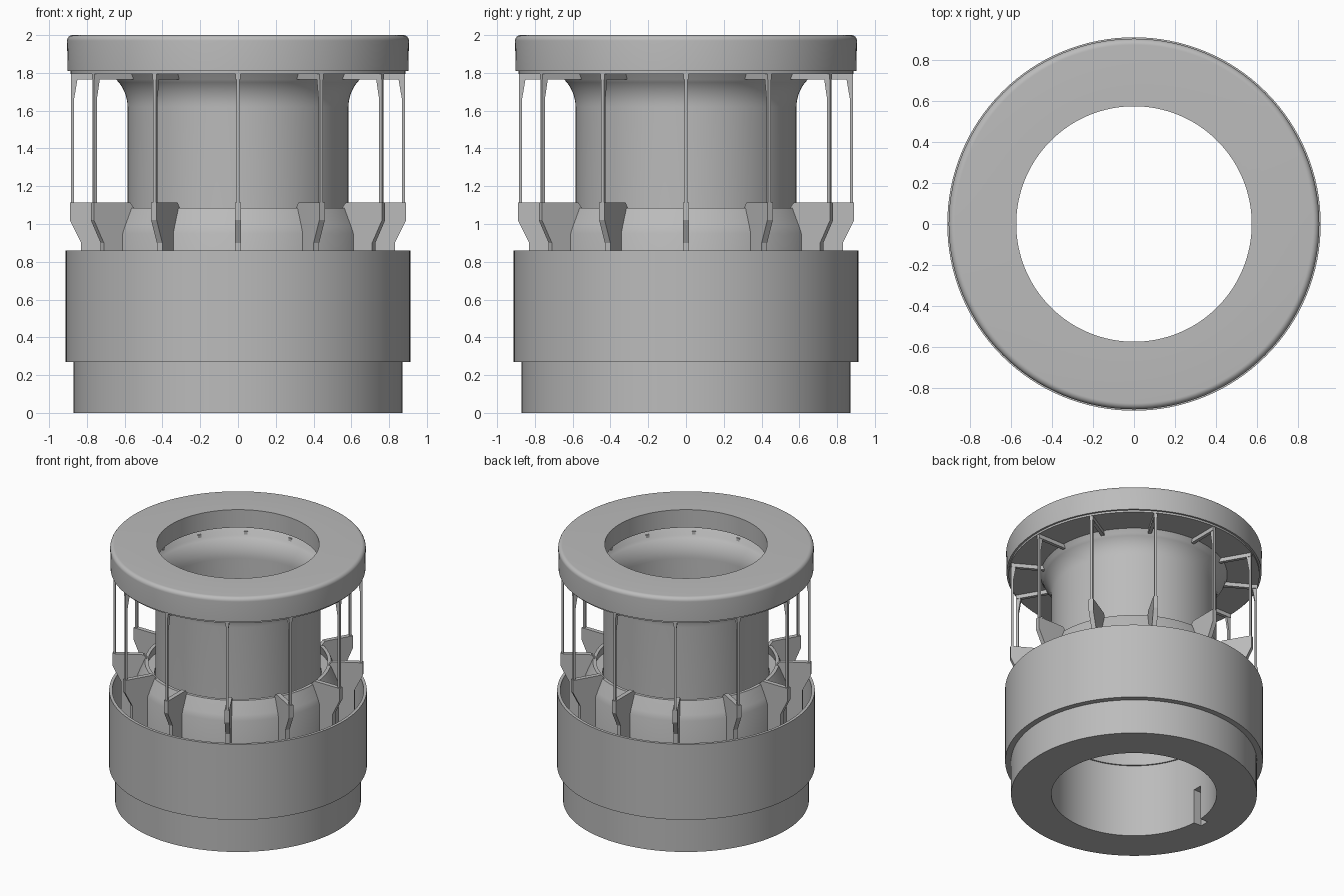
import bpy
import bmesh
from math import cos, sin, pi, radians
from mathutils import Matrix

SEGMENTS = 128
POSTS = 12

cube = bpy.data.objects.get("Cube")
if cube:
    bpy.data.objects.remove(cube, do_unlink=True)

grey = bpy.data.materials.new("plain grey")
grey.use_nodes = True
grey.diffuse_color = (0.5, 0.5, 0.5, 1)
grey.node_tree.nodes["Principled BSDF"].inputs["Base Color"].default_value = (0.5, 0.5, 0.5, 1)


def finish(name, bm, smooth=False):
    bmesh.ops.recalc_face_normals(bm, faces=bm.faces)
    mesh = bpy.data.meshes.new(name)
    bm.to_mesh(mesh)
    bm.free()
    mesh.materials.append(grey)
    ob = bpy.data.objects.new(name, mesh)
    bpy.context.collection.objects.link(ob)
    if smooth:
        bpy.ops.object.select_all(action='DESELECT')
        ob.select_set(True)
        bpy.context.view_layer.objects.active = ob
        bpy.ops.object.shade_smooth_by_angle(angle=radians(30))
    return ob


def lathe(name, profile):
    """Closed (radius, z) outline turned around the z axis."""
    bm = bmesh.new()
    rings = []
    for i in range(SEGMENTS):
        a = 2 * pi * i / SEGMENTS
        rings.append([bm.verts.new((r * cos(a), r * sin(a), z)) for r, z in profile])
    n = len(profile)
    for i in range(SEGMENTS):
        p, q = rings[i], rings[(i + 1) % SEGMENTS]
        for j in range(n):
            k = (j + 1) % n
            bm.faces.new((p[j], q[j], q[k], p[k]))
    return finish(name, bm, True)


def radial_plates(name, outline, thickness):
    """Flat (radius, z) plate repeated around the axis."""
    bm = bmesh.new()
    for i in range(POSTS):
        turn = Matrix.Rotation(2 * pi * i / POSTS, 3, 'Z')
        sides = [[bm.verts.new(turn @ Matrix.Translation((r, y, z)).translation)
                  for r, z in outline] for y in (-thickness / 2, thickness / 2)]
        a, b = sides
        bm.faces.new(a)
        bm.faces.new(b[::-1])
        for j in range(len(outline)):
            k = (j + 1) % len(outline)
            bm.faces.new((a[j], b[j], b[k], a[k]))
    return finish(name, bm)


def arc(cr, cz, radius, start, end, steps=8):
    angles = [radians(start + (end - start) * i / steps) for i in range(steps + 1)]
    return [(cr + radius * cos(a), cz + radius * sin(a)) for a in angles]


# Base cup with a thin upper wall and a stepped foot
cup = lathe("base_cup", [(0.585, 0), (0.87, 0), (0.87, 0.27), (0.912, 0.27), (0.912, 0.86),
                         (0.89, 0.86), (0.89, 0.4), (0.585, 0.4)])

# Keyway cut into the bore of the foot
bm = bmesh.new()
bmesh.ops.create_cube(bm, size=1, matrix=Matrix.Translation((-0.59, 0, 0.1))
                      @ Matrix.Diagonal((0.12, 0.07, 0.34, 1)))
cutter = finish("keyway_cutter", bm)
cutter.hide_render = True
cutter.hide_set(True)
cut = cup.modifiers.new("keyway", 'BOOLEAN')
cut.object = cutter
cut.operation = 'DIFFERENCE'
cut.solver = 'EXACT'

# Inner collar around the foot of the tube
lathe("inner_collar", [(0.59, 0.4), (0.715, 0.4), (0.715, 0.95), (0.70, 0.99), (0.66, 1.085),
                       (0.635, 1.085), (0.66, 1.0), (0.59, 1.0)])

# Thin tube with a flared mouth
outer_flare = arc(0.79, 1.62, 0.205, 180, 135)
inner_flare = arc(0.79, 1.62, 0.215, 135, 180)
lathe("flared_tube", [(0.585, 0.4)] + outer_flare + [(0.66, 1.8), (0.72, 1.86), (0.705, 1.86),
                      (0.65, 1.8)] + inner_flare + [(0.575, 0.57), (0.585, 0.57)])

# Cap ring with a rounded top rim, recessed underneath
lathe("cap_ring", [(0.575, 1.86), (0.73, 1.86), (0.66, 1.795), (0.888, 1.795), (0.888, 1.81),
                   (0.902, 1.81)] + arc(0.875, 1.97, 0.03, 0, 90) + [(0.575, 2.0)])

# Ribs, slender posts and roof arms
radial_plates("lower_ribs", [(0.83, 0.4), (0.83, 0.9), (0.89, 1.02), (0.89, 1.115), (0.67, 1.115),
                             (0.645, 1.085), (0.70, 0.96), (0.70, 0.4)], 0.034)
radial_plates("posts", [(0.868, 1.1), (0.884, 1.1), (0.884, 1.8), (0.845, 1.8), (0.85, 1.765),
                        (0.868, 1.66)], 0.018)
radial_plates("roof_arms", [(0.64, 1.765), (0.884, 1.765), (0.884, 1.8), (0.64, 1.8)], 0.025)
